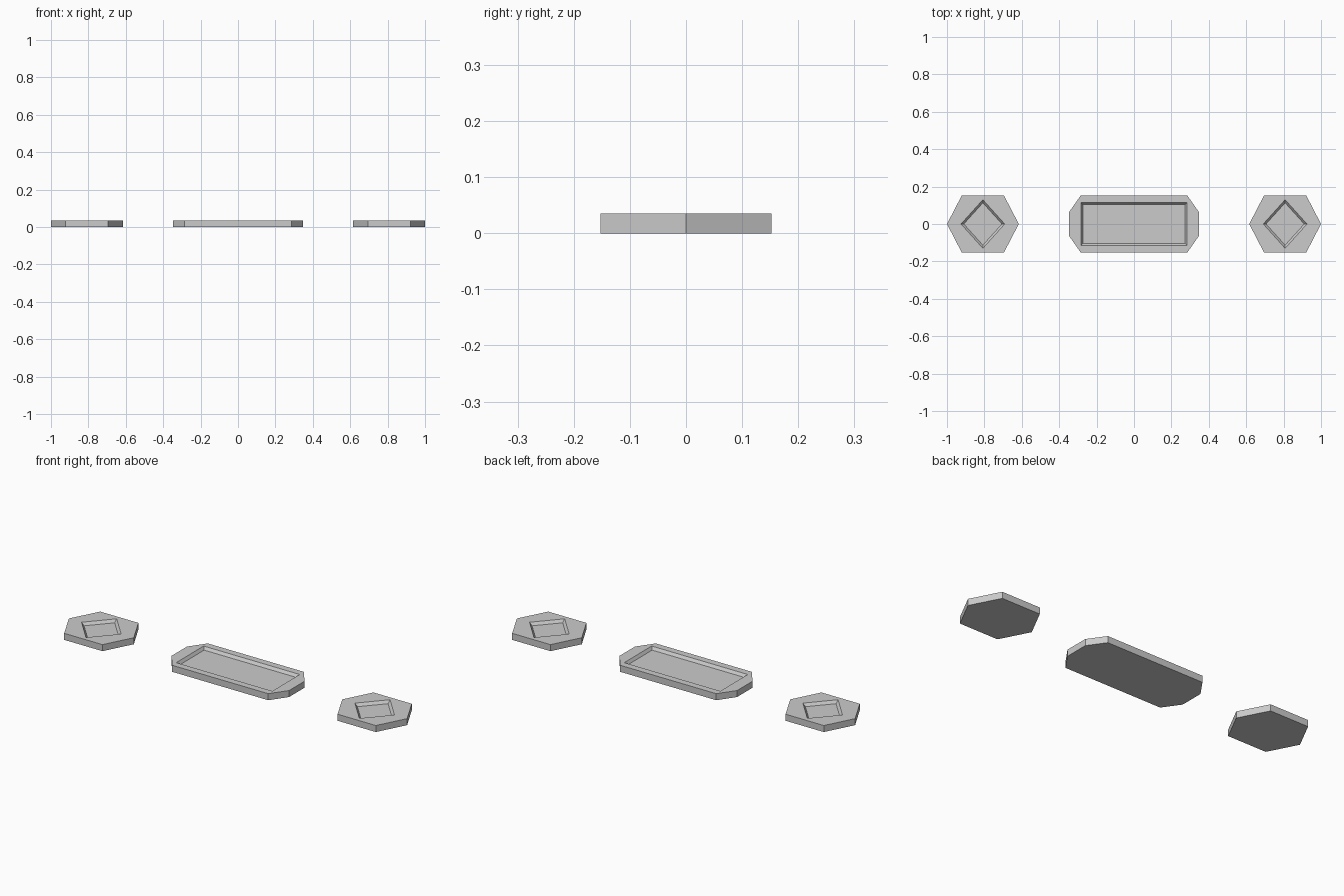
import bpy
import bmesh

if "Cube" in bpy.data.objects:
    bpy.data.objects.remove(bpy.data.objects["Cube"])

HEIGHT = 0.035
DEPTH = 0.015


def recessed_plate(name, outline, rim, floor, x=0.0):
    """Flat prism whose top has a recess with slightly sloped walls."""
    bm = bmesh.new()

    def ring(points, z):
        return [bm.verts.new((px, py, z)) for px, py in points]

    def walls(a, b):
        n = len(a)
        for i in range(n):
            j = (i + 1) % n
            bm.faces.new((a[i], a[j], b[j], b[i]))

    bottom = ring(outline, 0)
    top = ring(outline, HEIGHT)
    lip = ring(rim, HEIGHT)
    base = ring(floor, HEIGHT - DEPTH)
    bm.faces.new(bottom)
    walls(bottom, top)
    walls(lip, base)
    bm.faces.new(base)
    # top surface surrounding the recess
    edges = [bm.edges.get((r[i], r[i - 1])) for r in (top, lip) for i in range(len(r))]
    bmesh.ops.triangle_fill(bm, edges=edges, use_beauty=True, normal=(0, 0, 1))
    bmesh.ops.recalc_face_normals(bm, faces=bm.faces[:])

    mesh = bpy.data.meshes.new(name)
    bm.to_mesh(mesh)
    bm.free()
    obj = bpy.data.objects.new(name, mesh)
    obj.location.x = x
    bpy.context.collection.objects.link(obj)
    return obj


def diamond(a, b):
    return [(a, 0), (0, b), (-a, 0), (0, -b)]


def rectangle(a, b):
    return [(a, -b), (a, b), (-a, b), (-a, -b)]


# Hexagonal end plates with diamond recesses
hexagon = [(0.192, 0), (0.113, 0.152), (-0.113, 0.152),
           (-0.192, 0), (-0.113, -0.152), (0.113, -0.152)]
for side, x in (("left", -0.808), ("right", 0.808)):
    recessed_plate(side + "_hex_plate", hexagon,
                   diamond(0.117, 0.13), diamond(0.102, 0.113), x)

# Long centre plate with clipped corners and a rectangular recess
octagon = [(0.347, -0.064), (0.347, 0.064), (0.285, 0.152), (-0.285, 0.152),
           (-0.347, 0.064), (-0.347, -0.064), (-0.285, -0.152), (0.285, -0.152)]
recessed_plate("centre_plate", octagon,
               rectangle(0.284, 0.116), rectangle(0.274, 0.105))
